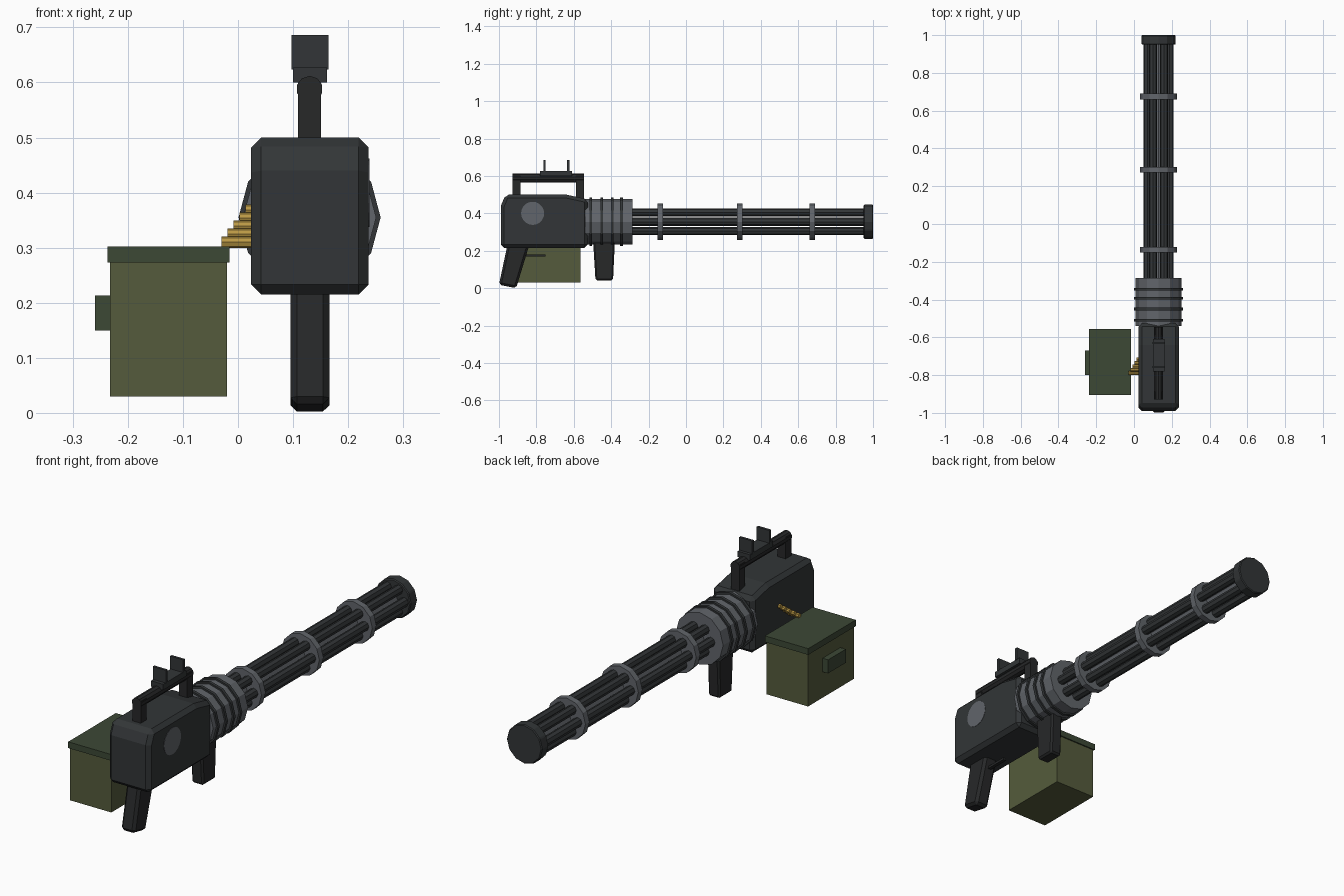
import bpy, bmesh, math
from mathutils import Matrix, Vector

if "Cube" in bpy.data.objects:
    bpy.data.objects.remove(bpy.data.objects["Cube"])

CX, CZ = 0.13, 0.355  # barrel axis


def mat(name, rgb):
    m = bpy.data.materials.new(name)
    m.diffuse_color = (*rgb, 1)
    m.use_nodes = True
    m.node_tree.nodes["Principled BSDF"].inputs["Base Color"].default_value = m.diffuse_color
    return m


BODY = mat("dark_steel", (0.032, 0.036, 0.038))
BLACK = mat("black_polymer", (0.02, 0.021, 0.022))
GREY = mat("grey_steel", (0.12, 0.13, 0.145))
GREEN = mat("olive", (0.09, 0.105, 0.045))
LID = mat("dark_olive", (0.045, 0.065, 0.036))
BRASS = mat("brass", (0.5, 0.32, 0.06))


def finish(name, bm, material, bevel=0, segments=1):
    bmesh.ops.recalc_face_normals(bm, faces=bm.faces)
    me = bpy.data.meshes.new(name)
    bm.to_mesh(me)
    bm.free()
    ob = bpy.data.objects.new(name, me)
    bpy.context.collection.objects.link(ob)
    me.materials.append(material)
    if bevel:
        b = ob.modifiers.new("bevel", 'BEVEL')
        b.width, b.segments = bevel, segments
    return ob


def box(name, x, y, z, material, bevel=0):
    bm = bmesh.new()
    bmesh.ops.create_cube(bm, size=1)
    for v in bm.verts:
        v.co = Vector([(a + b) / 2 + c * (b - a) for (a, b), c in zip((x, y, z), v.co)])
    return finish(name, bm, material, bevel)


def rod(name, p0, p1, r, sides, material, bevel=0):
    a, b = Vector(p0), Vector(p1)
    d = b - a
    bm = bmesh.new()
    turn = Matrix.Rotation(math.pi / 2, 4, 'X' if abs(d.y) > abs(d.x) else 'Y')
    bmesh.ops.create_cone(bm, cap_ends=True, segments=sides, radius1=r, radius2=r,
                          depth=d.length, matrix=Matrix.Translation((a + b) / 2) @ turn)
    return finish(name, bm, material, bevel)


def axial(name, y0, y1, r, sides, material, dx=0, dz=0, bevel=0):
    return rod(name, (CX + dx, y0, CZ + dz), (CX + dx, y1, CZ + dz), r, sides, material, bevel)


def profile(name, pts, x0, x1, material, bevel=0):
    bm = bmesh.new()
    f = bm.faces.new([bm.verts.new((x0, y, z)) for y, z in pts])
    ext = bmesh.ops.extrude_face_region(bm, geom=[f])
    bmesh.ops.translate(bm, vec=(x1 - x0, 0, 0),
                        verts=[v for v in ext["geom"] if isinstance(v, bmesh.types.BMVert)])
    return finish(name, bm, material, bevel)


# receiver and round side cover
profile("receiver", [(-0.99, 0.215), (-0.525, 0.215), (-0.525, 0.475), (-0.64, 0.5),
                     (-0.965, 0.5), (-0.99, 0.44)], 0.024, 0.237, BODY, 0.018)
rod("side_cover", (0.2, -0.82, 0.4), (0.2385, -0.82, 0.4), 0.062, 20, GREY)

# ribbed motor housing
axial("motor_housing", -0.54, -0.285, 0.121, 12, GREY)
for i, y in enumerate((-0.51, -0.45, -0.394, -0.345)):
    axial(f"cooling_fin_{i}", y - 0.007, y + 0.007, 0.129, 12, BODY)

# barrel cluster, clamps and muzzle
axial("centre_shaft", -0.3, 0.96, 0.024, 8, GREY)
for i in range(6):
    a = i * math.pi / 3
    axial(f"barrel_{i}", -0.3, 0.96, 0.0215, 8, BODY, 0.058 * math.cos(a), 0.058 * math.sin(a))
for i, y in enumerate((-0.137, 0.287, 0.675)):
    axial(f"barrel_clamp_{i}", y - 0.015, y + 0.015, 0.097, 12, GREY)
axial("muzzle_cap", 0.95, 1.0, 0.091, 12, BODY, bevel=0.004)

# grips and trigger
profile("rear_grip", [(-1.0, 0.018), (-0.908, 0.0), (-0.838, 0.23), (-0.955, 0.23)],
        0.095, 0.166, BLACK, 0.012)
profile("front_grip", [(-0.484, 0.042), (-0.39, 0.042), (-0.38, 0.26), (-0.497, 0.26)],
        0.1, 0.16, BLACK, 0.008)
box("trigger", (0.122, 0.138), (-0.88, -0.75), (0.169, 0.18), BLACK)

# carry handle
for n, y in (("rear", -0.907), ("front", -0.567)):
    box(f"handle_post_{n}", (0.109, 0.151), (y - 0.021, y + 0.021), (0.48, 0.6), BLACK)
rod("handle_bar", (CX, -0.928, 0.588), (CX, -0.546, 0.588), 0.024, 10, BLACK)

# sight
box("sight_base", (0.1, 0.162), (-0.78, -0.61), (0.6, 0.627), BODY)
for n, y in (("rear", -0.757), ("front", -0.63)):
    box(f"sight_plate_{n}", (0.097, 0.164), (y - 0.006, y + 0.006), (0.624, 0.686), BODY)

# ammunition box
box("ammo_box", (-0.232, -0.02), (-0.9, -0.563), (0.03, 0.28), GREEN)
box("ammo_box_lid", (-0.237, -0.015), (-0.906, -0.557), (0.273, 0.302), LID)
box("ammo_box_latch", (-0.26, -0.225), (-0.8, -0.67), (0.15, 0.213), LID)

# cartridge belt
for i in range(6):
    x, y, z = -0.03 + 0.011 * i, -0.79 + 0.018 * i, 0.31 + 0.0145 * i
    rod(f"cartridge_{i}", (x, y, z), (x + 0.07, y, z), 0.0105, 8, BRASS)
